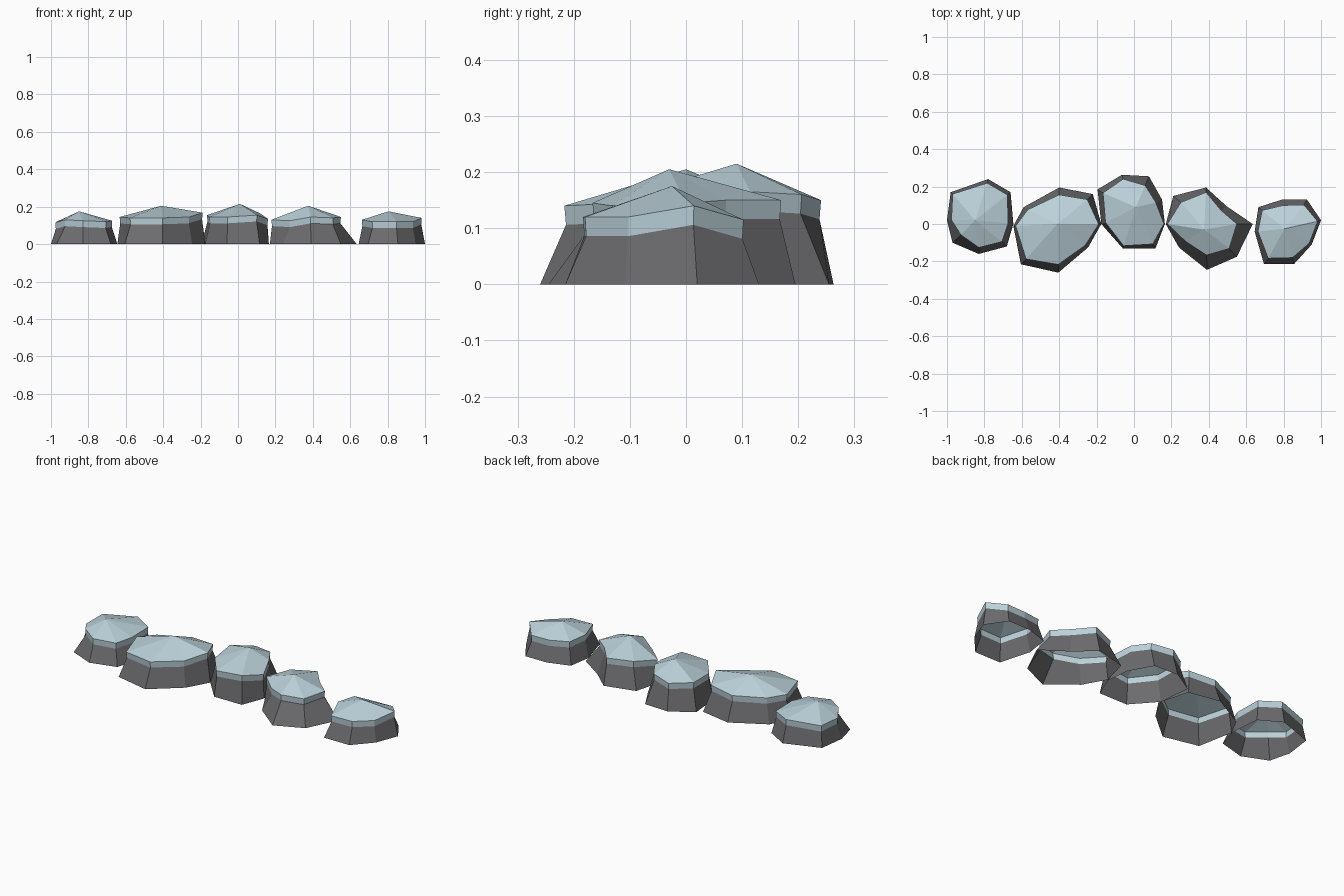
import bpy
from mathutils import Vector


def material(name, rgb):
    m = bpy.data.materials.new(name)
    m.diffuse_color = (*rgb, 1)
    return m


STONE = material("dark stone", (0.15, 0.147, 0.155))
ICE = material("pale ice", (0.50, 0.64, 0.70))


def ring_faces(n):
    return [(i, (i + 1) % n, n + (i + 1) % n, n + i) for i in range(n)]


def add_object(name, verts, faces, mat):
    mesh = bpy.data.meshes.new(name)
    mesh.from_pydata(verts, [], faces)
    mesh.materials.append(mat)
    obj = bpy.data.objects.new(name, mesh)
    bpy.context.collection.objects.link(obj)


def boulder(tag, centre, outline, inset, heights, peak, band=0.034):
    """Open-bottomed stone wall with a banded, peaked cap on top.
    inset = how far each corner is drawn towards the centre at cap level."""
    c = Vector(centre)
    n = len(outline)
    base, waist, rim = [], [], []
    for p, f, h in zip(outline, inset, heights):
        d = Vector(p) - c
        base.append((*p, 0))
        waist.append((*(c + d * f * 0.985), h - band))
        rim.append((*(c + d * f), h))
    # stone wall
    add_object("stone_base_" + tag, base + waist, ring_faces(n), STONE)
    # cap: side band and faceted top
    top = [(n + i, n + (i + 1) % n, 2 * n) for i in range(n)]
    add_object("ice_cap_" + tag, waist + rim + [peak], ring_faces(n) + top, ICE)


# Stones from left to right, corners counter-clockwise from the right
boulder("far_left", (-.83, .03),
        [(-.645, 0), (-.66, .17), (-.78, .24), (-.98, .17),
         (-1, .02), (-.97, -.10), (-.83, -.16), (-.68, -.12)],
        [.85, .9, .9, .93, .86, .68, .82, .83],
        [.125, .125, .13, .12, .115, .13, .125, .12], (-.85, .02, .175))
boulder("left", (-.405, -.02),
        [(-.175, 0), (-.22, .16), (-.40, .195), (-.59, .09),
         (-.645, -.01), (-.605, -.215), (-.405, -.26), (-.245, -.125)],
        [.94, .84, .82, .88, .95, .86, .82, .9],
        [.168, .15, .14, .14, .145, .14, .14, .145], (-.41, 0, .205))
boulder("middle", (0, .06),
        [(.165, 0), (.15, .13), (.08, .255), (-.065, .263),
         (-.195, .185), (-.175, 0), (-.06, -.13), (.115, -.13)],
        [.97, .78, .75, .89, .85, .87, .93, .88],
        [.135, .165, .16, .15, .155, .145, .145, .155], (.01, .09, .215))
boulder("right", (.385, 0),
        [(.635, 0), (.495, .095), (.385, .195), (.21, .15),
         (.17, 0), (.24, -.125), (.39, -.245), (.55, -.175)],
        [.66, .75, .87, .77, .96, .75, .68, .75],
        [.145, .15, .15, .145, .13, .125, .145, .14], (.375, -.03, .205))
boulder("far_right", (.82, -.04),
        [(1, .02), (.925, .13), (.79, .13), (.665, .09),
         (.645, -.04), (.695, -.215), (.855, -.215), (.95, -.11)],
        [.9, .84, .82, .87, .9, .82, .8, .9],
        [.14, .115, .115, .125, .13, .12, .12, .12], (.805, -.025, .175))
